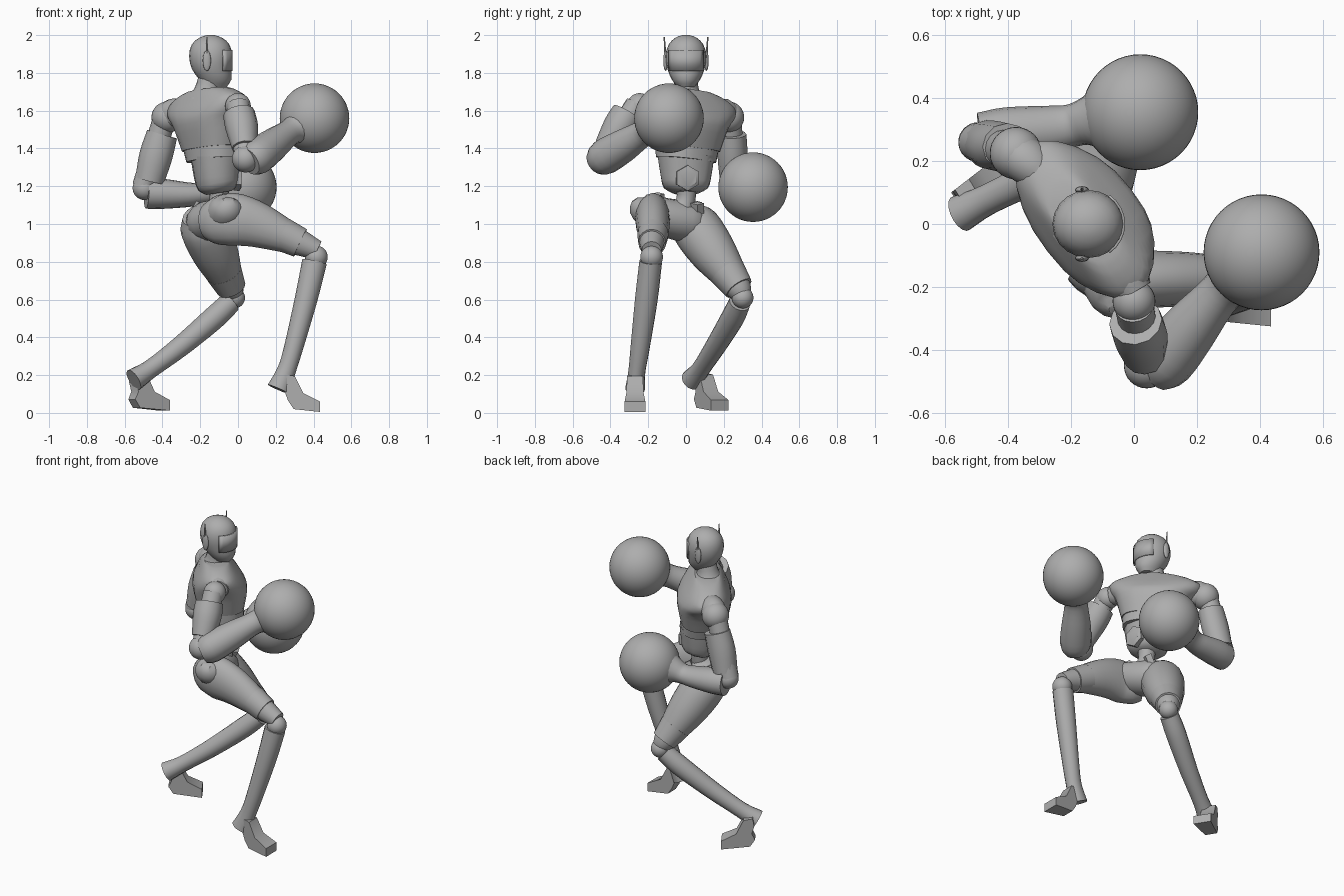
import bpy
import bmesh
import math
from mathutils import Vector

default_cube = bpy.data.objects.get("Cube")
if default_cube:
    bpy.data.objects.remove(default_cube, do_unlink=True)

# One plain material for the whole figure
grey = bpy.data.materials.new("plain grey")
grey.use_nodes = True
colour = (.42, .42, .42, 1)
grey.diffuse_color = colour
grey.node_tree.nodes["Principled BSDF"].inputs["Base Color"].default_value = colour

UP = Vector((0, 0, 1))


def finish(name, bm, angle=38):
    """Turn a bmesh into a shaded object."""
    bmesh.ops.recalc_face_normals(bm, faces=bm.faces)
    mesh = bpy.data.meshes.new(name)
    bm.to_mesh(mesh)
    bm.free()
    mesh.materials.append(grey)
    mesh.shade_smooth()
    mesh.set_sharp_from_angle(angle=math.radians(angle))
    obj = bpy.data.objects.new(name, mesh)
    bpy.context.collection.objects.link(obj)
    return obj


def smooth_rows(rows, steps):
    """Resample rows of numbers along a Catmull-Rom curve."""
    rows = [Vector(row) for row in rows]
    result = []
    for i in range(len(rows) - 1):
        b, c = rows[i], rows[i + 1]
        a = rows[i - 1] if i else b * 2 - c
        d = rows[i + 2] if i + 2 < len(rows) else c * 2 - b
        for k in range(steps):
            t = k / steps
            result.append(b + (c - a) * (t / 2)
                          + (a * 2 - b * 5 + c * 4 - d) * (t * t / 2)
                          + (b * 3 - a - c * 3 + d) * (t ** 3 / 2))
    result.append(rows[-1])
    return result


def loft(name, rows, side=(0, 1, 0), sides=16, power=2, steps=3, axis=None):
    """Skin rings given as rows of x, y, z, radius along side, other radius."""
    rows = [row if len(row) == 5 else (*row, row[-1]) for row in rows]
    rows = smooth_rows(rows, steps)
    bm = bmesh.new()
    rings = []
    for i, row in enumerate(rows):
        after = rows[min(i + 1, len(rows) - 1)]
        before = rows[max(i - 1, 0)]
        tangent = Vector(axis) if axis else Vector(after[:3]) - Vector(before[:3])
        tangent.normalize()
        u = Vector(side) - tangent * tangent.dot(Vector(side))
        u.normalize()
        v = tangent.cross(u)
        ring = []
        for k in range(sides):
            turn = math.tau * k / sides
            c, s = math.cos(turn), math.sin(turn)
            c = math.copysign(abs(c) ** (2 / power), c)
            s = math.copysign(abs(s) ** (2 / power), s)
            ring.append(bm.verts.new(Vector(row[:3]) + u * c * row[3] + v * s * row[4]))
        rings.append(ring)
    for low, high in zip(rings, rings[1:]):
        for k in range(sides):
            j = (k + 1) % sides
            bm.faces.new((low[k], low[j], high[j], high[k]))
    bm.faces.new(rings[0])
    bm.faces.new(rings[-1])
    return finish(name, bm)


def ball(name, centre, radius, scale=(1, 1, 1), detail=16):
    bm = bmesh.new()
    bmesh.ops.create_uvsphere(bm, u_segments=detail * 2, v_segments=detail, radius=radius)
    obj = finish(name, bm)
    obj.location = centre
    obj.scale = scale
    return obj


def foot(name, origin, heading, heel):
    """Extrude a side profile across the foot; heel pushes the sole backwards."""
    profile = [(.02, .15), (.035, .1), (.05 - heel, .06), (.08 - heel, .015), (.22, 0),
               (.22, .055), (.13, .1), (.085, .19), (.03, .2)]
    forward = Vector((math.cos(heading), math.sin(heading), 0))
    across = UP.cross(forward)
    bm = bmesh.new()
    layers = []
    for sign in (-1, 1):
        layers.append([bm.verts.new(Vector(origin) + forward * p + UP * h
                                    + across * sign * (.033 + p * .1))
                       for p, h in profile])
        bm.faces.new(layers[-1])
    for k in range(len(profile)):
        j = (k + 1) % len(profile)
        bm.faces.new((layers[0][k], layers[0][j], layers[1][j], layers[1][k]))
    return finish(name, bm, 50)


# Torso, turned towards one side and tilted at the shoulders
across = (.61, -.79, .08)
lean = (-.07, .09, 1)
loft("chest", [(-.13, .005, 1.4, .18, .14), (-.14, .01, 1.53, .225, .165),
               (-.155, .015, 1.59, .275, .15), (-.163, .015, 1.645, .285, .118),
               (-.165, .01, 1.69, .21, .09), (-.16, .005, 1.71, .14, .075)],
     across, 24, 2.5, 3, lean)
loft("rib_band", [(-.12, 0, 1.34, .162, .135), (-.13, .005, 1.41, .175, .136)],
     across, 24, 2.4, 1, lean)
loft("abdomen", [(-.1, 0, 1.165, .07, .07), (-.105, 0, 1.195, .12, .105),
                 (-.115, 0, 1.25, .137, .116), (-.12, 0, 1.36, .155, .13)],
     (.25, -1, 0), 12, 2.3, 2)
loft("belly_plate", [(-.02, .005, 1.245, .068), (.012, .01, 1.243, .068),
                     (.018, .01, 1.243, .05)], UP, 6, 2, 1)
loft("waist", [(-.1, -.03, 1.05, .07), (-.1, 0, 1.13, .05), (-.1, 0, 1.21, .06)])

# Pelvis
loft("pelvis", [(-.05, -.27, 1.13, .02, .03), (-.055, -.235, 1.09, .08, .085),
                (-.085, -.12, 1.04, .1, .11), (-.16, .02, 1.01, .11, .125),
                (-.19, .1, 1.02, .07)], UP)
for name, x, y, z in (("right_hip_tab", -.08, -.15, 1.125), ("left_hip_tab", -.22, .05, 1.08),
                      ("front_hip_tab", -.07, .06, 1.075)):
    loft(name, [(x - .025, y, z - .04, .035, .018), (x + .015, y, z + .035, .035, .018)],
         (0, 1, 0), 4, 2, 1)

# Head, helmet trim and neck
loft("neck", [(-.165, 0, 1.66, .1), (-.16, 0, 1.715, .068), (-.145, 0, 1.79, .06)])
loft("head", [(-.12, 0, 1.725, .045, .06), (-.12, 0, 1.765, .075, .085),
              (-.14, 0, 1.82, .098, .104), (-.145, 0, 1.89, .108, .114),
              (-.145, 0, 1.95, .092, .1), (-.145, 0, 1.985, .058, .062),
              (-.145, 0, 2, .02)], (0, 1, 0), 20, 2, 2, UP)
bm = bmesh.new()
columns = []
for k in range(9):
    turn = math.radians(-56 + k * 14)
    x, y = -.14 + .108 * math.cos(turn), .108 * math.sin(turn)
    columns.append([bm.verts.new((x, y, z)) for z in (1.81, 1.92)])
for a, b in zip(columns, columns[1:]):
    bm.faces.new((a[0], b[0], b[1], a[1]))
visor = finish("visor", bm)
rim = visor.modifiers.new("thickness", "SOLIDIFY")
rim.thickness = .008
rim.offset = 0
for name, sign in (("right", -1), ("left", 1)):
    ball(name + "_ear_piece", (-.165, sign * .108, 1.865), .055, (.4, .22, 1), 8)
    loft(name + "_antenna", [(-.165, sign * .11, 1.89, .007), (-.165, sign * .115, 1.99, .003)],
         (0, 1, 0), 6, 2, 1)

# Right arm, raised in front
ball("right_shoulder", (0, -.245, 1.625), .068)
loft("right_shoulder_cap", [(-.08, -.11, 1.62, .05, .05), (-.03, -.165, 1.63, .075, .07),
                            (0, -.215, 1.63, .06)])
loft("right_upper_arm", [(0, -.26, 1.63, .062), (.04, -.44, 1.36, .06)])
loft("right_arm_guard", [(.005, -.31, 1.585, .085), (.02, -.355, 1.51, .087),
                         (.035, -.42, 1.405, .068)], (1, 0, 0), 12)
ball("right_elbow", (.04, -.45, 1.345), .072)
loft("right_forearm", [(.06, -.465, 1.33, .075), (.1, -.43, 1.355, .095),
                       (.18, -.33, 1.415, .088), (.26, -.235, 1.475, .071),
                       (.3, -.195, 1.5, .078), (.345, -.155, 1.525, .118)], UP)
ball("right_glove", (.405, -.09, 1.56), .184, detail=24)

# Left arm, held low
ball("left_shoulder", (-.375, .225, 1.565), .083)
loft("left_shoulder_cap", [(-.26, .12, 1.59, .05, .06), (-.34, .2, 1.585, .075, .08),
                           (-.4, .235, 1.555, .06)])
loft("left_upper_arm", [(-.385, .23, 1.57, .062), (-.5, .26, 1.2, .06)])
loft("left_arm_guard", [(-.402, .245, 1.475, .082, .075), (-.435, .247, 1.36, .088, .08),
                        (-.468, .255, 1.23, .077, .075)], (1, 0, 0), 12)
ball("left_elbow", (-.495, .26, 1.19), .063)
loft("left_forearm", [(-.485, .272, 1.163, .082), (-.4, .286, 1.16, .08, .085),
                      (-.27, .3, 1.155, .066, .076), (-.2, .312, 1.16, .06, .068),
                      (-.15, .325, 1.175, .078), (-.09, .335, 1.185, .122)], UP)
ball("left_glove", (.02, .355, 1.195), .184, detail=24)

# Right leg, stepping forward
loft("right_thigh", [(-.17, -.12, 1.01, .07, .09), (-.12, -.15, 1.015, .085, .125),
                     (-.03, -.175, 1.025, .092, .14), (.08, -.175, 1.003, .09, .125),
                     (.2, -.175, .957, .083, .1), (.32, -.18, .905, .068, .072),
                     (.42, -.182, .86, .052)])
loft("right_thigh_guard", [(.235, -.175, .945, .083, .09), (.33, -.18, .9, .073, .08)], steps=1)
ball("right_knee", (.415, -.182, .825), .06)
loft("right_shin", [(.405, -.187, .8, .06, .066), (.36, -.21, .6, .06), (.29, -.245, .33, .05),
                    (.255, -.26, .22, .045, .05), (.215, -.27, .125, .052, .062)])
foot("right_foot", (.215, -.27, .005), 0, 0)

# Left leg, pushing back
loft("left_thigh", [(-.21, 0, 1.05, .09), (-.18, .05, .985, .13), (-.125, .137, .86, .125),
                    (-.075, .22, .745, .097), (-.035, .28, .655, .069),
                    (-.02, .3, .62, .05)], (1, 0, 0))
loft("left_thigh_guard", [(-.075, .22, .745, .098), (-.035, .28, .66, .079)], (1, 0, 0), steps=1)
ball("left_knee", (-.02, .3, .61), .057)
loft("left_shin", [(-.04, .285, .585, .058), (-.13, .245, .5, .062), (-.3, .158, .355, .055),
                   (-.46, .08, .235, .049), (-.552, .033, .175, .06)])
foot("left_foot", (-.575, .063, .012), math.radians(32), .035)
